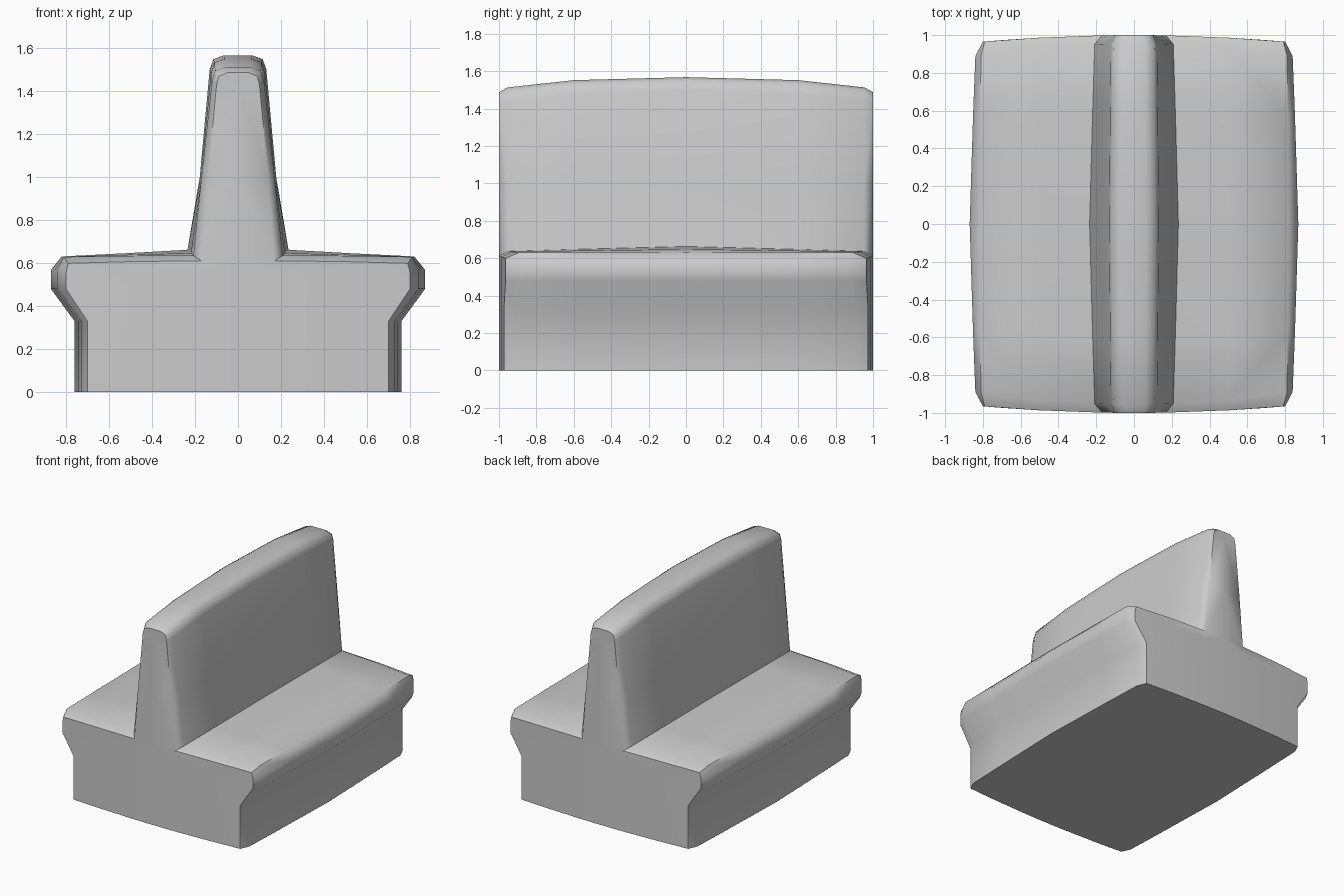
import bpy, bmesh

if "Cube" in bpy.data.objects:
    bpy.data.objects.remove(bpy.data.objects["Cube"])

# half cross-sections (x, z) from base edge up over flange, shelf and fin to the centre line
MIDDLE = [(.76, 0), (.76, .33), (.87, .48), (.87, .57), (.82, .632), (.5, .648),
          (.235, .663), (.178, 1.0), (.132, 1.5), (.115, 1.55), (.065, 1.568), (0, 1.568)]
NEAR_END = [(.73, 0), (.73, .33), (.84, .48), (.84, .57), (.81, .63), (.5, .635),
            (.208, .637), (.17, 1.0), (.122, 1.44), (.107, 1.495), (.06, 1.513), (0, 1.513)]
END = [(.70, 0), (.70, .33), (.80, .48), (.80, .56), (.79, .60), (.5, .608),
       (.17, .612), (.14, 1.0), (.10, 1.43), (.09, 1.47), (.05, 1.487), (0, 1.487)]


def blend(a, b, t, top):
    """Section between two others; the crown of the fin reaches height top."""
    drop = (a[-1][1] + (b[-1][1] - a[-1][1]) * t) - top
    out = []
    for (x0, z0), (x1, z1) in zip(a, b):
        z = z0 + (z1 - z0) * t
        out.append((x0 + (x1 - x0) * t, z - drop if z > 1.2 else z))
    return out


def bowed(y, x, amount):
    return y - amount * (x / .8) ** 2


stations = [(0, 0, MIDDLE), (.6, .02, blend(MIDDLE, NEAR_END, .6, 1.552)),
            (.955, .06, NEAR_END), (1.0, .035, END)]

bm = bmesh.new()
rings = [[bm.verts.new((x, bowed(y, x, bow) if y else 0, z)) for x, z in sec]
         for y, bow, sec in stations]

# outer skin of one quarter
for a, b in zip(rings, rings[1:]):
    for i in range(len(a) - 1):
        bm.faces.new((a[i], b[i], b[i + 1], a[i + 1]))

# slightly bowed end wall: base grid, then fin strip
end = rings[-1]
grid = []
for v in end[:4]:
    z = v.co.z
    grid.append([v] + [bm.verts.new((x, bowed(1, x, .035), z)) for x in (.5, .17, 0)])
centre = [bm.verts.new((0, 1, v.co.z)) for v in end[6:-1]] + [end[-1]]
grid.append([end[4], end[5], end[6], centre[0]])
for a, b in zip(grid, grid[1:]):
    for i in range(3):
        bm.faces.new((a[i], a[i + 1], b[i + 1], b[i]))
for i in range(len(centre) - 1):
    lo, hi = end[6 + i], end[7 + i]
    face = [lo, centre[i], centre[i + 1]]
    if hi is not centre[i + 1]:
        face.append(hi)
    bm.faces.new(face)

# flat underside
origin = bm.verts.new((0, 0, 0))
bm.faces.new([r[0] for r in rings] + grid[0][1:] + [origin])
bmesh.ops.recalc_face_normals(bm, faces=bm.faces)

# mirror the quarter across both axes
for axis in 'XY':
    bmesh.ops.mirror(bm, geom=bm.verts[:] + bm.edges[:] + bm.faces[:],
                     axis=axis, merge_dist=.0005)
bmesh.ops.remove_doubles(bm, verts=bm.verts, dist=.0005)
bmesh.ops.recalc_face_normals(bm, faces=bm.faces)

mesh = bpy.data.meshes.new("finned_block")
bm.to_mesh(mesh)
bm.free()
block = bpy.data.objects.new("finned_block", mesh)
bpy.context.collection.objects.link(block)
bpy.context.view_layer.objects.active = block
block.select_set(True)
bpy.ops.object.shade_smooth_by_angle(angle=.96)
